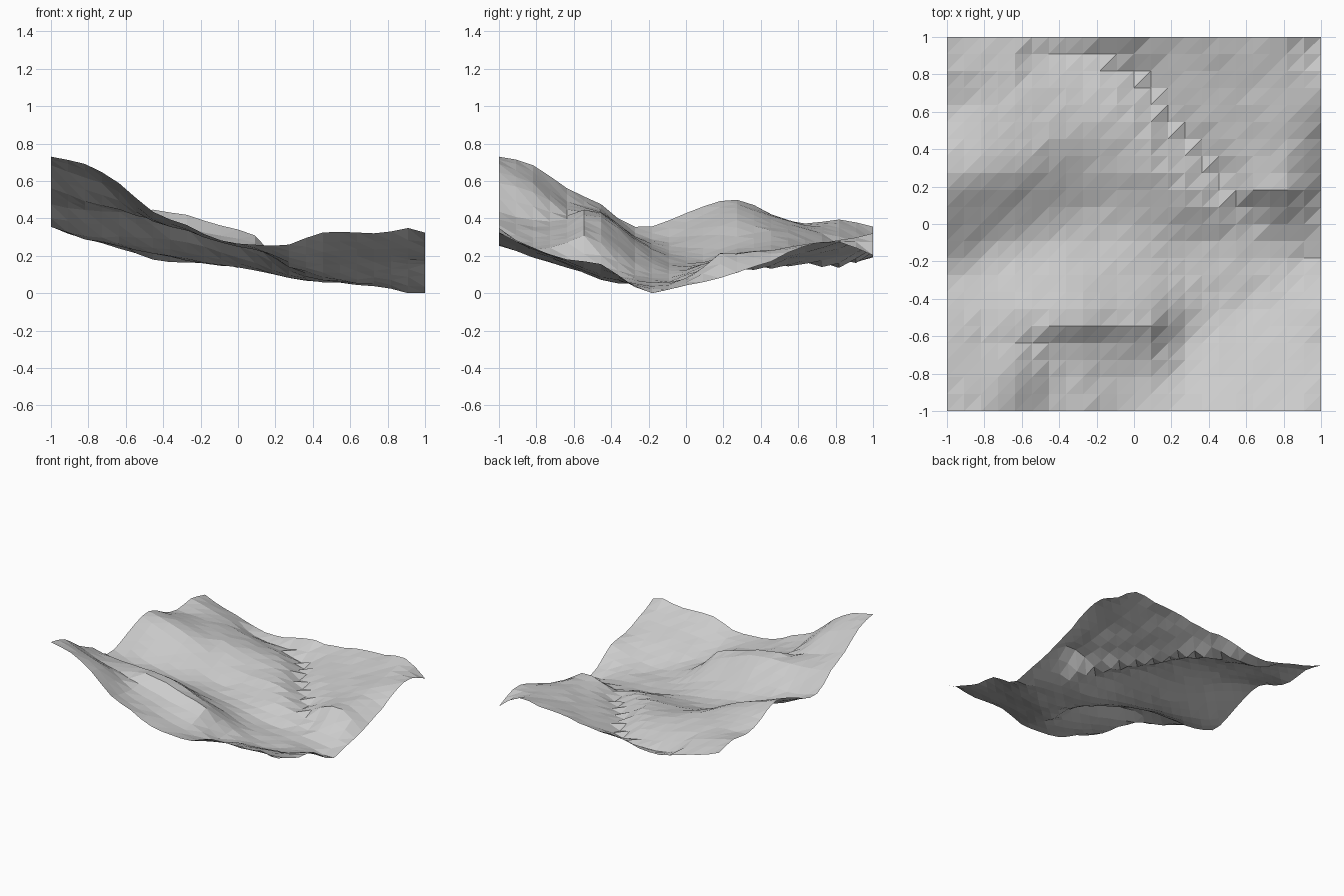
import bpy
import bmesh
import random
from mathutils import Vector
from mathutils.geometry import intersect_point_line

CELLS = 22          # squares along each side of the ground
ROUGHNESS = 0.004   # small uneven bumps on the surface

# Cross-section heights in hundredths, west to east, listed from front to back
SECTIONS = [
    [74, 70, 60, 44, 37, 29, 27, 27, 33, 33, 33, 32],   # front edge
    [69, 63, 55, 40, 34, 28, 24, 20, 23, 24, 25, 25],
    [57, 50, 46, 39, 35, 30, 27, 15, 16, 17, 18, 19],   # foot of front ridge
    [48, 45, 44, 43, 41, 34, 27, 15, 9, 8, 11, 16],     # front ridge
    [36, 31, 31, 30, 28, 23, 17, 10, 8, 6, 6, 5],
    [40, 31, 26, 22, 19, 16, 13, 9, 7, 6, 4, 4],        # main valley
    [47, 39, 32, 25, 19, 17, 16, 16, 15, 13, 13, 7],
    [51, 46, 40, 31, 25, 22, 22, 20, 16, 18, 21, 12],   # back ridge
    [43, 42, 38, 34, 29, 25, 23, 18, 18, 21, 24, 18],
    [38, 37, 35, 31, 27, 24, 21, 19, 21, 24, 27, 26],
    [40, 36, 31, 26, 22, 20, 19, 22, 25, 27, 29, 28],
    [36, 30, 25, 22, 22, 26, 25, 27, 30, 31, 33, 21],   # back edge
]

# Sharp crests and cuts: height change, half width, path seen from above
CRESTS_AND_CUTS = {
    "side gully": (-0.05, 0.14, [(-0.5, 0.91), (-0.15, 0.9), (0, 0.82), (0.1, 0.68),
                                 (0.27, 0.43), (0.45, 0.24), (0.6, 0.07)]),
    "front ridge": (0.04, 0.12, [(-0.45, -0.55), (0.09, -0.55)]),
    "east crest": (0.05, 0.12, [(0.6, 0.18), (0.85, 0.18)]),
    "valley mouth": (-0.03, 0.15, [(0.91, -0.18), (1, -0.18)]),
    "front knoll": (0.03, 0.12, [(0.9, -1), (0.92, -1)]),
}


def smooth_sample(values, t):
    """Read a smooth curve through evenly spaced values, t from 0 to 1."""
    last = len(values) - 1
    pos = t * last
    i = min(int(pos), last - 1)
    f = pos - i
    b, c = values[i], values[i + 1]
    a = values[i - 1] if i > 0 else 2 * b - c
    d = values[i + 2] if i + 2 <= last else 2 * c - b
    slope_b, slope_c = (c - a) / 2, (d - b) / 2
    bend = b - c
    return b + f * (slope_b + f * (-3 * bend - 2 * slope_b - slope_c
                                   + f * (2 * bend + slope_b + slope_c)))


def path_distance(point, path):
    """Shortest distance from a point to a path of straight pieces."""
    distances = []
    for start, end in zip(path, path[1:]):
        start, end = Vector(start).to_3d(), Vector(end).to_3d()
        along = intersect_point_line(point, start, end)[1]
        nearest = start.lerp(end, min(max(along, 0), 1))
        distances.append((point - nearest).length)
    return min(distances)


def ground_height(x, y):
    """Height of the ground, with its crests and cuts, at a place."""
    column = [smooth_sample(section, (x + 1) / 2) for section in SECTIONS]
    height = smooth_sample(column, (y + 1) / 2) / 100
    for change, width, path in CRESTS_AND_CUTS.values():
        distance = path_distance(Vector((x, y, 0)), path)
        height += change * max(0, 1 - distance / width)
    return height


def make_material(name, color):
    material = bpy.data.materials.new(name)
    material.use_nodes = True
    material.diffuse_color = color
    shader = material.node_tree.nodes["Principled BSDF"]
    shader.inputs["Base Color"].default_value = color
    shader.inputs["Roughness"].default_value = 0.9
    return material


def build_terrain():
    random.seed(4)
    bm = bmesh.new()

    # Grid points lifted to the ground height
    grid = []
    for row in range(CELLS + 1):
        line = []
        for col in range(CELLS + 1):
            x, y = 2 * col / CELLS - 1, 2 * row / CELLS - 1
            z = ground_height(x, y) + random.uniform(-ROUGHNESS, ROUGHNESS)
            line.append(bm.verts.new((x, y, z)))
        grid.append(line)

    # Two flat triangles per square, all split along the same diagonal
    for front, back in zip(grid, grid[1:]):
        for col in range(CELLS):
            a, b = front[col], front[col + 1]
            c, d = back[col + 1], back[col]
            bm.faces.new((a, b, c))
            bm.faces.new((a, c, d))

    # Rest the lowest point on the floor
    lowest = min(vert.co.z for vert in bm.verts)
    for vert in bm.verts:
        vert.co.z -= lowest

    mesh = bpy.data.meshes.new("terrain")
    bm.to_mesh(mesh)
    bm.free()
    mesh.materials.append(make_material("stone grey", (0.6, 0.6, 0.6, 1)))
    terrain = bpy.data.objects.new("terrain", mesh)
    bpy.context.collection.objects.link(terrain)


default_cube = bpy.data.objects.get("Cube")
if default_cube:
    bpy.data.objects.remove(default_cube, do_unlink=True)
build_terrain()
